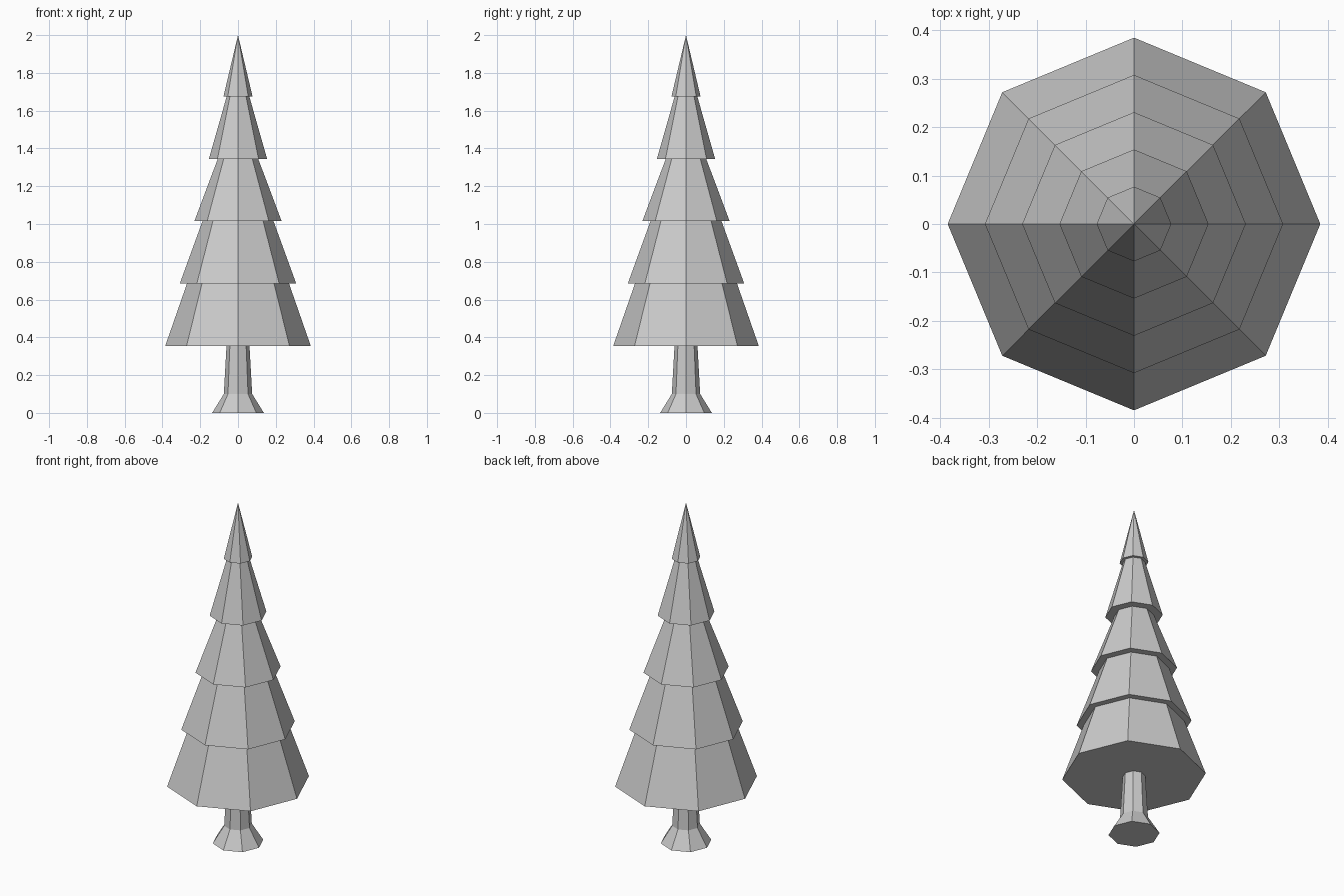
import bpy, bmesh
from math import cos, sin, pi

if "Cube" in bpy.data.objects:
    bpy.data.objects.remove(bpy.data.objects["Cube"])

SIDES = 8

def lathe(name, profile):
    """Closed flat-faced octagonal solid from (radius, z) rings, bottom to top."""
    bm = bmesh.new()
    rings = []
    for r, z in profile:
        if r == 0:
            rings.append([bm.verts.new((0, 0, z))])
        else:
            rings.append([bm.verts.new((r * cos(2 * pi * i / SIDES),
                                        r * sin(2 * pi * i / SIDES), z))
                          for i in range(SIDES)])
    for a, b in zip(rings, rings[1:]):
        for i in range(SIDES):
            j = (i + 1) % SIDES
            bm.faces.new((a[i], a[j], b[0]) if len(b) == 1 else (a[i], a[j], b[j], b[i]))
    bm.faces.new(rings[0][::-1])
    if len(rings[-1]) > 1:
        bm.faces.new(rings[-1])
    mesh = bpy.data.meshes.new(name)
    bm.to_mesh(mesh)
    bm.free()
    obj = bpy.data.objects.new(name, mesh)
    bpy.context.collection.objects.link(obj)
    return obj

# Trunk with flared foot
lathe("trunk", [(0.137, 0), (0.075, 0.10), (0.06, 0.37)])

# Branch tiers, each tucked slightly into the one above
TIER_H = 0.33
for n, top_r in enumerate((0.27, 0.188, 0.107, 0.06)):
    r, z = 0.077 * (5 - n), 0.355 + TIER_H * n
    tuck = 0.02
    inner = top_r - (r - top_r) * tuck / TIER_H
    lathe(f"branch_tier_{n + 1}", [(r, z), (inner, z + TIER_H + tuck)])

# Pointed treetop
lathe("treetop", [(0.077, 1.675), (0, 2.0)])
